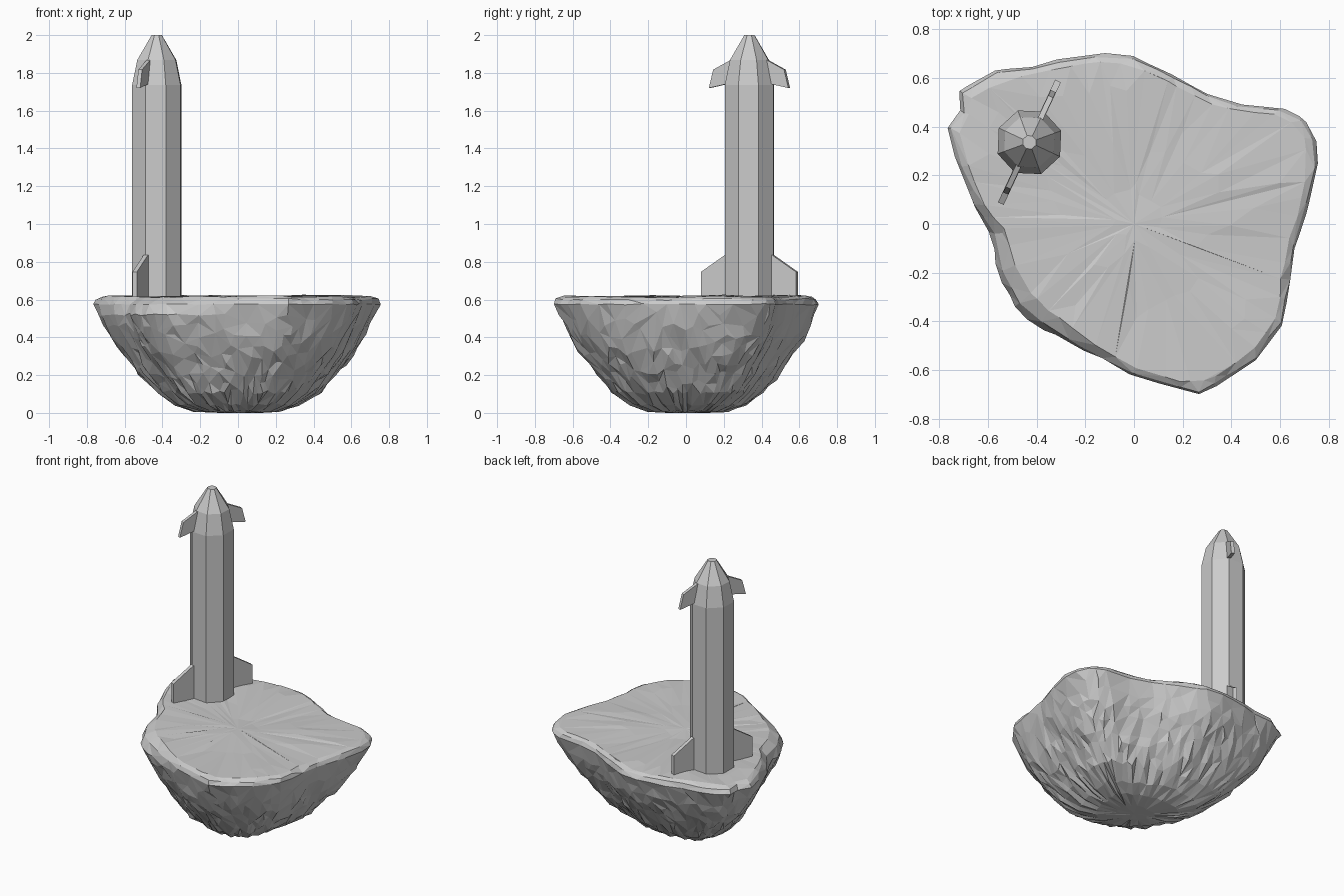
import bpy, bmesh, math, random
from mathutils import Vector, Matrix, noise

if "Cube" in bpy.data.objects:
    bpy.data.objects.remove(bpy.data.objects["Cube"])

random.seed(7)


def finish(name, bm):
    bmesh.ops.recalc_face_normals(bm, faces=bm.faces[:])
    mesh = bpy.data.meshes.new(name)
    bm.to_mesh(mesh)
    bm.free()
    ob = bpy.data.objects.new(name, mesh)
    bpy.context.collection.objects.link(ob)
    return ob


def loft(bm, rings, bottom=None, top=None):
    """Skin equal-length rings; close the ends with a point or an n-gon."""
    vr = [[bm.verts.new(p) for p in r] for r in rings]
    n = len(vr[0])
    for a, b in zip(vr, vr[1:]):
        for i in range(n):
            j = (i + 1) % n
            bm.faces.new((a[i], a[j], b[j], b[i]))
    for ring, tip in ((vr[0], bottom), (vr[-1], top)):
        if tip is None:
            bm.faces.new(ring)
        else:
            v = bm.verts.new(tip)
            for i in range(n):
                bm.faces.new((ring[i], ring[(i + 1) % n], v))


# Floating rock: irregular rim outline, resampled evenly
rim = [(.76, .25), (.75, .35), (.70, .43), (.63, .47), (.45, .49), (.30, .53),
       (.15, .62), (0, .69), (-.12, .705), (-.30, .68), (-.40, .65), (-.57, .63),
       (-.72, .55), (-.715, .47), (-.77, .40), (-.73, .25), (-.66, .08),
       (-.58, -.04), (-.55, -.20), (-.48, -.33), (-.40, -.40), (-.20, -.52),
       (0, -.63), (.27, -.70), (.35, -.66), (.50, -.56), (.61, -.42),
       (.63, -.30), (.66, -.10), (.71, .05)]
outline = []
for i, p in enumerate(rim):
    a, b = Vector(p), Vector(rim[(i + 1) % len(rim)])
    steps = max(1, round((b - a).length / .045))
    outline += [a.lerp(b, k / steps) for k in range(steps)]
N = len(outline)

# (scale, height, smoothing passes, jitter) from the underside to the top
profile = [(.17, .0, 40, .004), (.33, .010, 40, .008), (.47, .045, 36, .012),
           (.60, .11, 30, .014), (.66, .16, 26, .014), (.725, .21, 22, .014),
           (.775, .26, 18, .014), (.825, .31, 14, .013), (.87, .36, 10, .013),
           (.91, .415, 7, .012), (.94, .465, 4, .011), (.97, .52, 2, .010),
           (1, .575, 0, .004), (.985, .602, 0, .006), (.95, .616, 1, .004),
           (.8, .617, 2, .004), (.5, .617, 6, .004), (.2, .617, 6, .002)]
rings = []
for s, z, passes, jit in profile:
    pts = outline
    for _ in range(passes):      # soften the outline towards the underside
        pts = [(pts[i - 1] + pts[i] * 2 + pts[(i + 1) % N]) / 4 for i in range(N)]
    ring = []
    for p in pts:
        # the front left flank bulges below a set-back rim
        bulge = max(0, math.cos(math.atan2(p.y, p.x) - math.radians(212))) ** 3
        k = s + bulge * (-.07 if z > .59 else -.02 if z > .55 else .10 * z)
        q = Vector((p.x * k, p.y * k, z))
        lump = noise.noise(q * 5) * jit * 1.2
        side = p.normalized() * (lump + random.uniform(-jit, jit) * .6)
        q += Vector((side.x, side.y, random.uniform(-jit, jit) * .7))
        if z > .6:
            q.z += noise.noise(q * 3) * .012
        q.z = max(q.z, 0)
        ring.append(q)
    rings.append(ring)
bm = bmesh.new()
loft(bm, rings, (0, 0, 0), (0, 0, .618))
bmesh.ops.triangulate(bm, faces=bm.faces[:])
rock = finish("rock_base", bm)
dec = rock.modifiers.new("facets", 'DECIMATE')
dec.ratio = .42

# Rocket hull: eight-sided lathe with a two-step nose
CENTRE = Vector((-.43, .336, 0))
TURN = math.radians(65)      # direction of the fins, along a hull edge


def octagon(r, z):
    return [CENTRE + Vector((r * math.cos(TURN + k * math.pi / 4),
                             r * math.sin(TURN + k * math.pi / 4), z)) for k in range(8)]


bm = bmesh.new()
loft(bm, [octagon(.139, .6), octagon(.139, 1.735), octagon(.110, 1.868), octagon(.029, 2.0)])
finish("rocket_hull", bm)


# Fins: radial profiles extruded to a thin plate, one on each side
def fin(name, pts, thick, angle):
    bm = bmesh.new()
    loft(bm, [[(r, y, z) for r, z in pts] for y in (-thick / 2, thick / 2)])
    bm.transform(Matrix.Translation(CENTRE) @ Matrix.Rotation(angle, 4, 'Z'))
    finish(name, bm)


upper = [(.07, 1.74), (.135, 1.74), (.232, 1.72), (.207, 1.817), (.108, 1.867), (.07, 1.867)]
lower = [(.10, .6), (.278, .6), (.278, .746), (.139, .835), (.10, .835)]
for side, angle in (("back", TURN), ("front", TURN + math.pi)):
    fin("upper_fin_" + side, upper, .022, angle)
    fin("lower_fin_" + side, lower, .026, angle)
